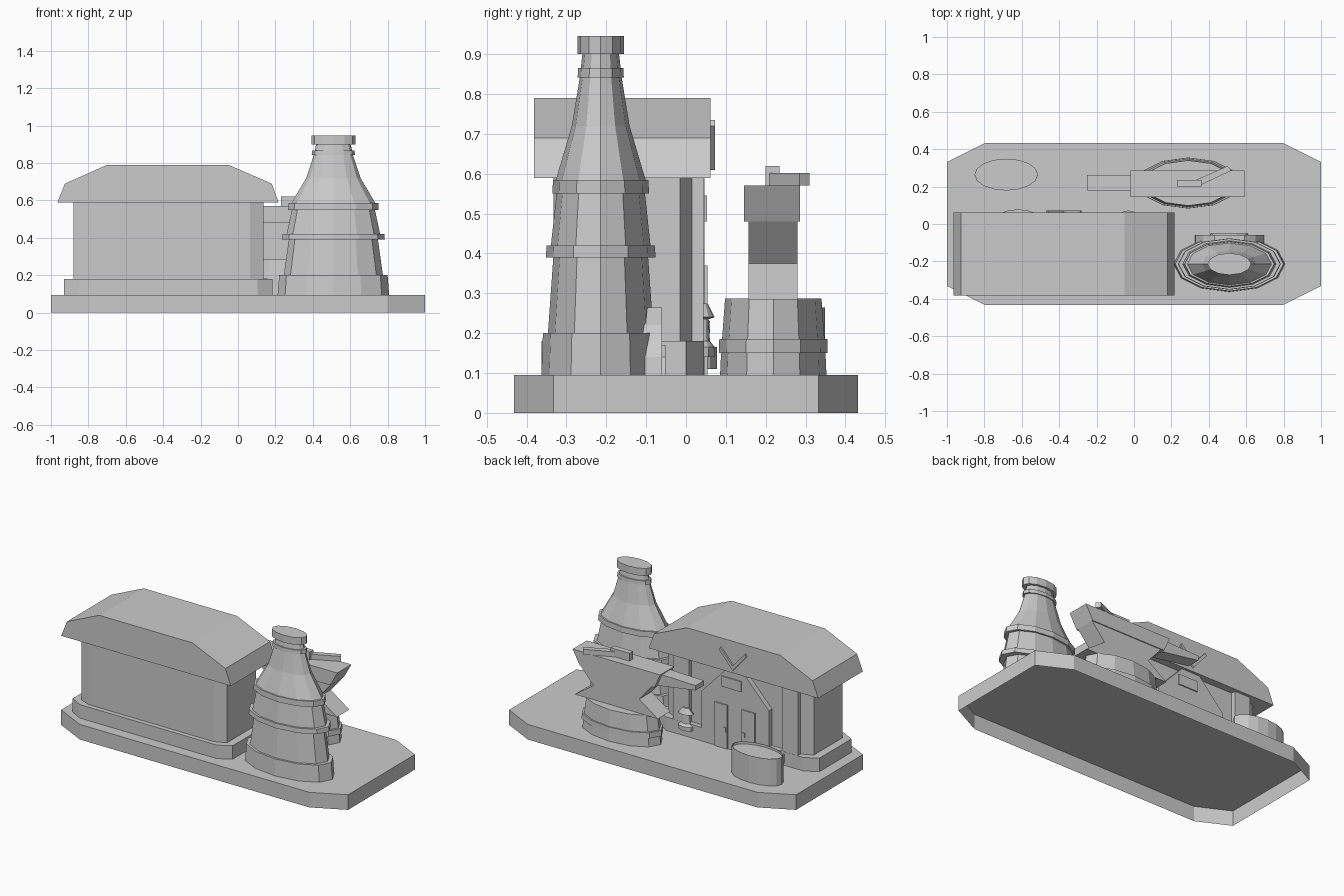
import bpy, bmesh, math

if "Cube" in bpy.data.objects:
    bpy.data.objects.remove(bpy.data.objects["Cube"], do_unlink=True)

GREY = 0.6
mat = bpy.data.materials.new("plain grey")
mat.use_nodes = True
mat.diffuse_color = (GREY, GREY, GREY, 1)
mat.node_tree.nodes["Principled BSDF"].inputs["Base Color"].default_value = (GREY, GREY, GREY, 1)


def finish(name, bm):
    bmesh.ops.recalc_face_normals(bm, faces=bm.faces)
    mesh = bpy.data.meshes.new(name)
    bm.to_mesh(mesh)
    bm.free()
    mesh.materials.append(mat)
    obj = bpy.data.objects.new(name, mesh)
    bpy.context.collection.objects.link(obj)
    return obj


def loft(name, rings, closed_start=True):
    """Skin a solid through rings that have equal point counts."""
    bm = bmesh.new()
    loops = [[bm.verts.new(p) for p in ring] for ring in rings]
    n = len(loops[0])
    for a, b in zip(loops, loops[1:]):
        for i in range(n):
            j = (i + 1) % n
            bm.faces.new((a[i], a[j], b[j], b[i]))
    if closed_start:
        bm.faces.new(loops[0])
    bm.faces.new(loops[-1])
    return finish(name, bm)


def box(name, x0, x1, y0, y1, z0, z1):
    corners = [(x0, y0), (x1, y0), (x1, y1), (x0, y1)]
    return loft(name, [[(x, y, z) for x, y in corners] for z in (z0, z1)])


def slab(name, profile, y0, y1):
    """Extrude an x-z profile along y."""
    return loft(name, [[(x, y, z) for x, z in profile] for y in (y0, y1)])


def arch(name, x, half_profile, y0, y1):
    """Extrude a left-right symmetric profile along y."""
    right = [(x + w, z) for w, z in half_profile]
    left = [(x - w, z) for w, z in reversed(half_profile)]
    return slab(name, right + left, y0, y1)


def chamfered(name, x0, x1, y0, y1, cx, cy, z0, z1):
    """Block with cut corners, open underneath."""
    pts = [(x0 + cx, y0), (x1 - cx, y0), (x1, y0 + cy), (x1, y1 - cy),
           (x1 - cx, y1), (x0 + cx, y1), (x0, y1 - cy), (x0, y0 + cy)]
    return loft(name, [[(x, y, z) for x, y in pts] for z in (z0, z1)], closed_start=False)


def oval(name, x, y, profile, squash=0.5, sides=12):
    """Stack squashed rings from (radius, height) pairs."""
    angles = [2 * math.pi * i / sides for i in range(sides)]
    return loft(name, [[(x + r * math.cos(a), y + squash * r * math.sin(a), z)
                        for a in angles] for r, z in profile])


GROUND = 0.095

# Base plate, a shell that is hollow underneath
chamfered("base_plate", -1, 1, -0.432, 0.432, 0.2, 0.1, 0, GROUND)

# House
chamfered("house_plinth", -0.93, 0.185, -0.362, 0.045, 0.08, 0.045, GROUND, 0.18)
chamfered("house_body", -0.88, 0.135, -0.333, 0.015, 0.07, 0.03, 0.18, 0.6)
slab("house_roof", [(-0.965, 0.59), (-0.925, 0.69), (-0.70, 0.79), (-0.05, 0.79),
                    (0.18, 0.69), (0.217, 0.59)], -0.382, 0.062)

# Rear entrance
MID = -0.375
arch("entrance_wall", MID, [(0.235, GROUND), (0.235, 0.41), (0.065, 0.59)], 0.0, 0.046)
for side, label in ((-1, "right"), (1, "left")):
    near, far = MID + side * 0.05, MID + side * 0.14
    box(label + "_door", min(near, far), max(near, far), 0.04, 0.054, GROUND, 0.37)
    handle = MID + side * 0.065
    box(label + "_door_handle", handle - 0.008, handle + 0.008, 0.05, 0.06, 0.2, 0.23)
    # Pilasters at the ends of the wall
    post = MID + side * 0.38
    box(label + "_pilaster", post - 0.055, post + 0.055, 0.0, 0.044, GROUND, 0.59)
    # Arms of the roof emblem
    slab(label + "_emblem_arm", [(MID, 0.61), (MID, 0.64), (MID + side * 0.085, 0.735),
                                 (MID + side * 0.095, 0.72)], 0.055, 0.073)
box("entrance_sign", -0.42, -0.285, 0.04, 0.053, 0.48, 0.545)
oval("entrance_step", -0.62, 0.043, [(0.1, 0.11), (0.1, 0.165)], 0.35)

# Wall lamp
oval("wall_lamp", -0.03, 0.042, [(0.05, 0.14), (0.05, 0.165), (0.03, 0.18), (0.025, 0.235),
                                 (0.05, 0.24), (0.02, 0.275)], 0.6)

# Tall chimney tower
TX, TY = 0.51, -0.214
oval("tower", TX, TY, [(0.298, GROUND), (0.29, 0.2), (0.265, 0.2),
                       (0.238, 0.39), (0.275, 0.39), (0.272, 0.42), (0.25, 0.42),
                       (0.222, 0.55), (0.242, 0.55), (0.24, 0.585), (0.225, 0.585),
                       (0.145, 0.72), (0.105, 0.842), (0.116, 0.842), (0.113, 0.866),
                       (0.1, 0.866), (0.092, 0.9), (0.117, 0.9), (0.117, 0.946)])
arch("tower_hearth_arch", TX, [(0.185, GROUND), (0.18, 0.14), (0.14, 0.22), (0.08, 0.265)],
     -0.16, -0.06)
arch("tower_hearth_door", TX, [(0.1, GROUND), (0.09, 0.14), (0.04, 0.17)], -0.07, -0.052)

# Round drum with the anvil standing on top
DX, DY = 0.29, 0.219
oval("drum", DX, DY, [(0.267, GROUND), (0.262, 0.15), (0.273, 0.15),
                      (0.271, 0.185), (0.257, 0.185), (0.242, 0.287)])
arch("anvil_foot", DX, [(0.29, 0.285), (0.16, 0.375), (0.25, 0.48)], 0.157, 0.28)
slab("anvil_block", [(0.02, 0.48), (-0.02, 0.57), (0.59, 0.57), (0.54, 0.48)], 0.145, 0.286)
slab("anvil_horn", [(0.01, 0.485), (0.01, 0.562), (-0.25, 0.555), (-0.25, 0.525)],
     0.178, 0.262)

# Hammer lying on the anvil
box("hammer_head", 0.23, 0.36, 0.2, 0.235, 0.57, 0.62)
handle_outline = [(0.33, 0.235), (0.36, 0.21), (0.52, 0.285), (0.5, 0.31)]
loft("hammer_handle", [[(x, y, z) for x, y in handle_outline] for z in (0.57, 0.602)])

# Thin-walled oval water tank, filled almost to the rim
oval("water_tank", -0.683, 0.264, [(0.17, GROUND), (0.17, 0.265), (0.167, 0.265),
                                   (0.167, 0.25)], 0.5, 16)
